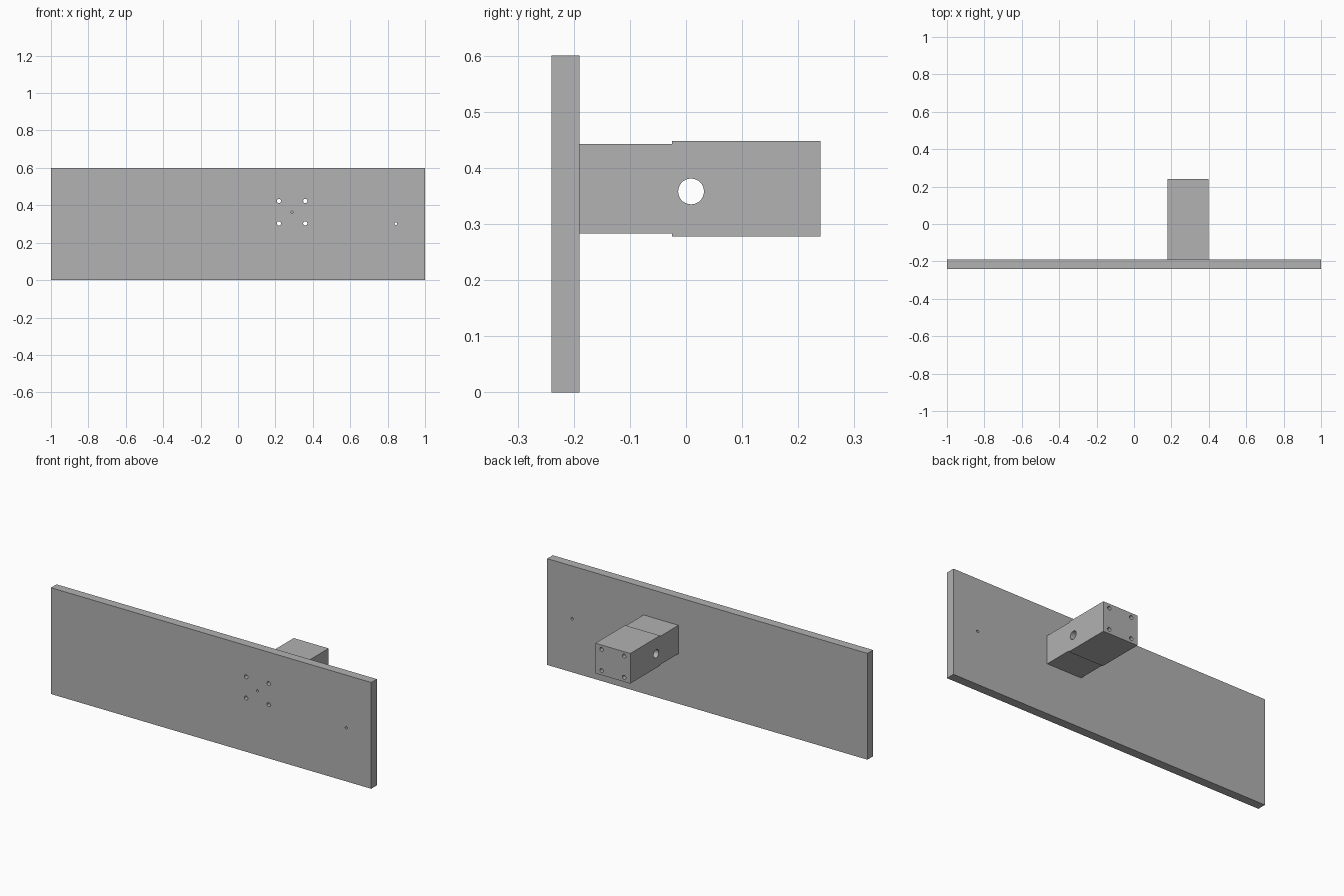
import bpy
import bmesh
from math import pi
from mathutils import Matrix, Vector

default = bpy.data.objects.get("Cube")
if default:
    bpy.data.objects.remove(default, do_unlink=True)

# Single grey material
grey = bpy.data.materials.new("plain_grey")
grey.use_nodes = True
colour = (0.445, 0.445, 0.445, 1)
grey.diffuse_color = colour
grey.node_tree.nodes["Principled BSDF"].inputs["Base Color"].default_value = colour


def finish(bm, name):
    bmesh.ops.recalc_face_normals(bm, faces=bm.faces)
    mesh = bpy.data.meshes.new(name)
    bm.to_mesh(mesh)
    bm.free()
    mesh.materials.append(grey)
    obj = bpy.data.objects.new(name, mesh)
    bpy.context.collection.objects.link(obj)
    return obj


def prism(name, profile, x0, x1):
    """Extrude a (y, z) profile along x."""
    bm = bmesh.new()
    face = bm.faces.new([bm.verts.new((x0, y, z)) for y, z in profile])
    out = bmesh.ops.extrude_face_region(bm, geom=[face])
    moved = [v for v in out["geom"] if isinstance(v, bmesh.types.BMVert)]
    bmesh.ops.translate(bm, verts=moved, vec=Vector((x1 - x0, 0, 0)))
    return finish(bm, name)


def drill(obj, holes):
    """Cut round holes, each given as (axis, centre, radius, length)."""
    bm = bmesh.new()
    for axis, centre, radius, length in holes:
        turn = Matrix.Rotation(pi / 2, 4, "Y" if axis == "X" else "X")
        bmesh.ops.create_cone(bm, cap_ends=True, segments=32, radius1=radius,
                              radius2=radius, depth=length,
                              matrix=Matrix.Translation(centre) @ turn)
    cutter = finish(bm, obj.name + "_drill")
    cutter.hide_render = True
    mod = obj.modifiers.new("holes", "BOOLEAN")
    mod.operation = "DIFFERENCE"
    mod.solver = "EXACT"
    mod.object = cutter
    bpy.ops.object.select_all(action="DESELECT")
    bpy.context.view_layer.objects.active = obj
    obj.select_set(True)
    bpy.ops.object.modifier_apply(modifier=mod.name)
    bpy.data.objects.remove(cutter, do_unlink=True)
    bpy.ops.object.shade_smooth_by_angle()


# Main positions
front, plate_back, step, block_back = -0.24, -0.19, -0.025, 0.24
cx, cz = 0.289, 0.363

# Bolt holes running front to back through plate and block
bolts = [("Y", (cx + sx * 0.0705, 0, cz + sz * 0.06), 0.011, 1)
         for sx in (-1, 1) for sz in (-1, 1)]

# Upright plate with bolt holes, a centre hole and a small outer hole
plate = prism("mounting_plate",
              [(front, 0), (plate_back, 0), (plate_back, 0.6), (front, 0.6)], -1, 1)
drill(plate, bolts + [("Y", (cx, 0, cz), 0.006, 1),
                      ("Y", (0.844, 0, 0.302), 0.007, 1)])

# Stepped block behind the plate, with a cross hole
neck, body = 0.08, 0.085
block = prism("stepped_block",
              [(plate_back, cz - neck), (step, cz - neck), (step, cz - body),
               (block_back, cz - body), (block_back, cz + body),
               (step, cz + body), (step, cz + neck), (plate_back, cz + neck)],
              0.18, 0.398)
drill(block, bolts + [("X", (cx, 0.009, 0.358), 0.023, 0.5)])
